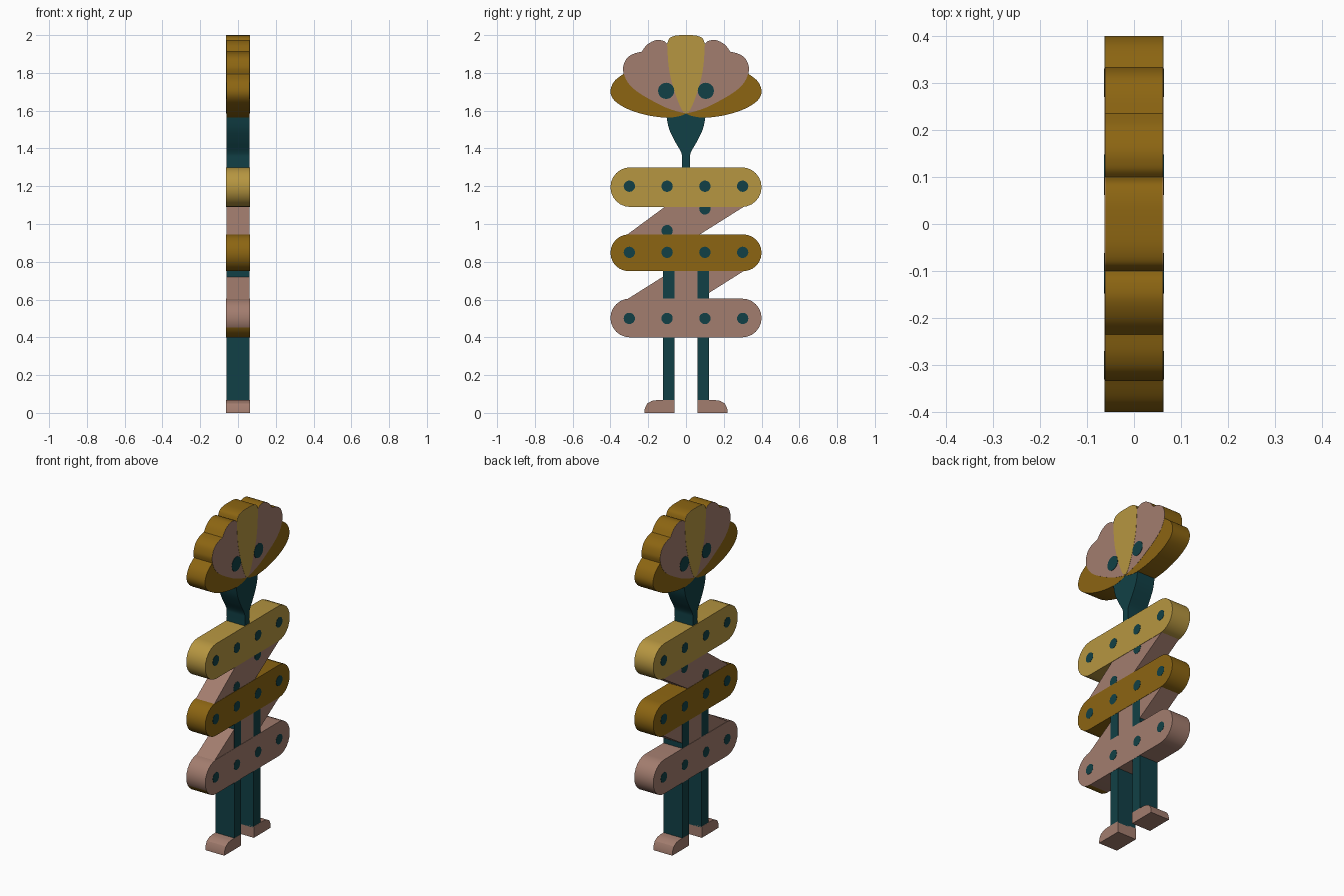
import bpy, bmesh, math

if "Cube" in bpy.data.objects:
    bpy.data.objects.remove(bpy.data.objects["Cube"])

def mat(name, r, g, b):
    m = bpy.data.materials.new(name)
    m.diffuse_color = (r, g, b, 1)
    m.use_nodes = True
    m.node_tree.nodes["Principled BSDF"].inputs["Base Color"].default_value = m.diffuse_color
    return m

GOLD = mat("light gold", 0.47, 0.305, 0.052)
PINK = mat("dusty pink", 0.365, 0.205, 0.158)
BROWN = mat("golden brown", 0.262, 0.130, 0.006)
TEAL = mat("dark teal", 0.0056, 0.051, 0.061)

def make(name, outlines, spans, material):
    """Extrude (y, z) outlines along x over every (x0, x1) span."""
    bm = bmesh.new()
    for pts in outlines:
        for x0, x1 in spans:
            face = bm.faces.new([bm.verts.new((x0, y, z)) for y, z in pts])
            ext = bmesh.ops.extrude_face_region(bm, geom=[face])
            bmesh.ops.translate(bm, vec=(x1 - x0, 0, 0),
                                verts=[v for v in ext["geom"] if isinstance(v, bmesh.types.BMVert)])
    bmesh.ops.recalc_face_normals(bm, faces=bm.faces)
    me = bpy.data.meshes.new(name)
    bm.to_mesh(me)
    bm.free()
    me.materials.append(material)
    ob = bpy.data.objects.new(name, me)
    bpy.context.collection.objects.link(ob)
    bpy.ops.object.select_all(action='DESELECT')
    ob.select_set(True)
    bpy.context.view_layer.objects.active = ob
    bpy.ops.object.shade_smooth_by_angle(angle=math.radians(30))
    return ob

def solid(h):
    return [(-h, h)]

def plates(h0, h1):
    return [(h0, h1), (-h1, -h0)]

def spline(pts, n=6):
    """Catmull-Rom curve through the points, last point left out."""
    p = [pts[0]] + pts + [pts[-1]]
    out = []
    for i in range(1, len(p) - 2):
        for k in range(n):
            t = k / n
            out.append(tuple(0.5 * (2 * b + (c - a) * t + (2 * a - 5 * b + 4 * c - d) * t * t
                                    + (3 * b - a - 3 * c + d) * t ** 3)
                             for a, b, c, d in zip(p[i - 1], p[i], p[i + 1], p[i + 2])))
    return out

def both(half):
    """Close a right-half outline whose two ends lie on y = 0."""
    return half + [(-y, z) for y, z in half[-2:0:-1]]

def flip(pts):
    return [(-y, z) for y, z in pts]

def disc(y, z, r, n=20):
    return [(y + r * math.cos(2 * math.pi * i / n), z + r * math.sin(2 * math.pi * i / n)) for i in range(n)]

def band(z0, z1, w=0.4, n=12):
    r = (z1 - z0) / 2
    half = [(w - r + r * math.cos(a), z0 + r + r * math.sin(a))
            for a in (-math.pi / 2 + math.pi * i / n for i in range(n + 1))]
    return half + [(-y, z) for y, z in reversed(half)]

# head: scalloped fan body, with coloured petals laid on both faces
outer = spline([(0, 1.585), (0.03, 1.572), (0.1, 1.563), (0.2, 1.575), (0.3, 1.605),
                (0.375, 1.65), (0.4, 1.70), (0.38, 1.755), (0.33, 1.795)])
scallops = (spline([(0.33, 1.795), (0.333, 1.83), (0.315, 1.875), (0.28, 1.9), (0.235, 1.912)])
            + spline([(0.235, 1.912), (0.205, 1.95), (0.16, 1.973), (0.12, 1.97), (0.1, 1.955)])
            + spline([(0.1, 1.955), (0.085, 1.985), (0.05, 1.998), (0, 2.0)]) + [(0, 2.0)])
make("head_fan", [both(outer + scallops)], solid(0.061), BROWN)

inner = spline([(0, 1.585), (0.07, 1.603), (0.14, 1.632), (0.25, 1.695), (0.305, 1.745), (0.33, 1.795)])
make("side_petals", [both(inner + scallops)], plates(0.061, 0.062), PINK)

centre = (spline([(0, 1.585), (0.025, 1.61), (0.06, 1.7), (0.09, 1.82), (0.1, 1.955)])
          + spline([(0.1, 1.955), (0.085, 1.985), (0.05, 1.998), (0, 2.0)]) + [(0, 2.0)])
make("centre_petal", [both(centre)], plates(0.061, 0.063), GOLD)
make("eyes", [disc(s * 0.105, 1.705, 0.043) for s in (-1, 1)], plates(0.061, 0.064), TEAL)

# neck: flares up into the head
neck = [(0, 1.25)] + spline([(0.022, 1.25), (0.021, 1.34), (0.026, 1.38), (0.06, 1.44),
                             (0.09, 1.505), (0.105, 1.58)]) + [(0.105, 1.58), (0, 1.585)]
make("neck", [both(neck)], solid(0.060), TEAL)

# slanted ribbon between the bands
make("upper_slant", [[(-0.33, 0.93), (0.05, 0.93), (0.32, 1.1), (-0.1, 1.1)]], solid(0.061), PINK)
make("lower_slant", [[(-0.33, 0.59), (0.05, 0.59), (0.32, 0.76), (-0.06, 0.76)]], solid(0.061), PINK)

# three rounded bands
make("top_band", [band(1.09, 1.3)], solid(0.063), GOLD)
make("middle_band", [band(0.75, 0.945)], solid(0.063), BROWN)
low = make("bottom_band", [band(0.4, 0.605)], solid(0.063), PINK)
# brown patch under one end of the bottom band
low.data.materials.append(BROWN)
for p in low.data.polygons:
    if p.normal.z < -0.6 and p.center.y < -0.2:
        p.material_index = 1

# dots on the bands and the slant
dots = [disc(y, z, 0.03) for z in (1.2, 0.85, 0.5) for y in (-0.3, -0.1, 0.1, 0.3)]
make("band_dots", dots, plates(0.063, 0.064), TEAL)
make("slant_dots", [disc(0.1, 1.08, 0.03), disc(-0.1, 0.965, 0.03)], plates(0.061, 0.062), TEAL)

# legs and feet
leg = [(0.06, 0.06), (0.123, 0.06), (0.123, 0.78), (0.06, 0.78)]
foot = [(0.06, 0), (0.22, 0), (0.218, 0.025), (0.205, 0.05), (0.18, 0.064), (0.15, 0.068), (0.06, 0.068)]
for side, f in (("right", list), ("left", flip)):
    make(side + "_leg", [f(leg)], solid(0.062), TEAL)
    make(side + "_foot", [f(foot)], solid(0.063), PINK)
